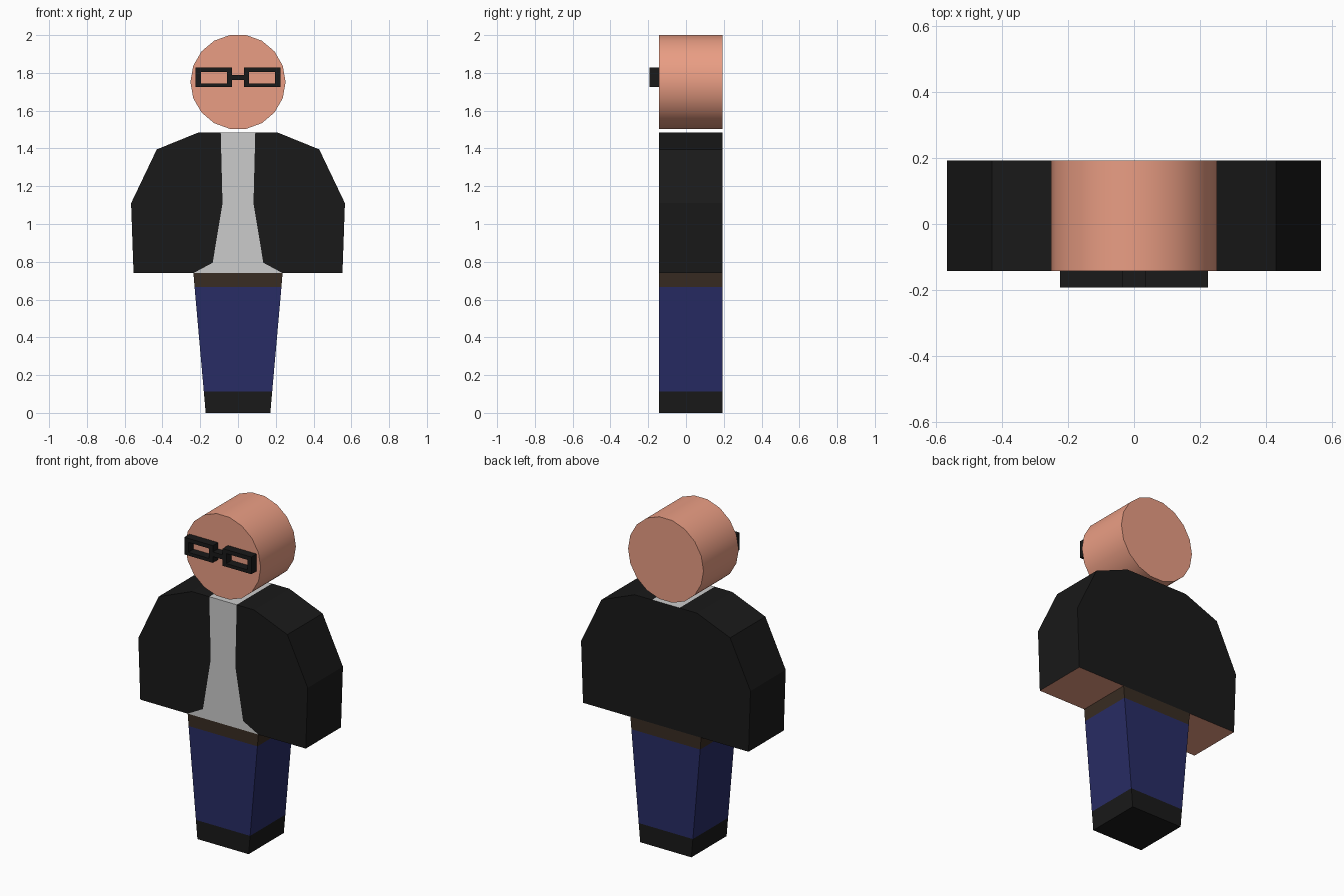
import bpy, bmesh, math

if "Cube" in bpy.data.objects:
    bpy.data.objects.remove(bpy.data.objects["Cube"])

FRONT, BACK, GLASS_FRONT = -0.143, 0.193, -0.193


def material(name, rgb):
    m = bpy.data.materials.new(name)
    m.diffuse_color = (*rgb, 1)
    m.use_nodes = True
    m.node_tree.nodes["Principled BSDF"].inputs["Base Color"].default_value = m.diffuse_color
    return m


SKIN = material("skin", (0.82, 0.34, 0.23))
BLACK = material("black", (0.01, 0.01, 0.01))
BLUE = material("blue", (0.021, 0.025, 0.13))
BROWN = material("brown", (0.04, 0.025, 0.016))


def finish(name, bm, mat, mirror=False):
    me = bpy.data.meshes.new(name)
    bm.to_mesh(me)
    bm.free()
    ob = bpy.data.objects.new(name, me)
    bpy.context.collection.objects.link(ob)
    if mat:
        me.materials.append(mat)
    if mirror:
        ob.modifiers.new("mirror", 'MIRROR')
    return ob


def prism(name, pts, mat, y0=FRONT, y1=BACK, skip=(), front=True, back=True, mirror=False):
    """Extrude a front-view (x, z) profile in depth; skip lists open sides."""
    bm = bmesh.new()
    a = [bm.verts.new((x, y0, z)) for x, z in pts]
    b = [bm.verts.new((x, y1, z)) for x, z in pts]
    if front:
        bm.faces.new(a)
    if back:
        bm.faces.new(b[::-1])
    n = len(pts)
    for i in range(n):
        if i not in skip:
            j = (i + 1) % n
            bm.faces.new((a[i], b[i], b[j], a[j]))
    for v in [v for v in bm.verts if not v.link_faces]:
        bm.verts.remove(v)
    return finish(name, bm, mat, mirror)


def rect(x0, x1, z0, z1):
    return [(x0, z0), (x1, z0), (x1, z1), (x0, z1)]


# head: 18-sided drum with smooth rim
R = 0.252
head = prism("head", [(R * math.cos(math.tau * i / 18), 1.752 + R * math.sin(math.tau * i / 18))
                      for i in range(18)], SKIN)
bpy.context.view_layer.objects.active = head
head.select_set(True)
bpy.ops.object.shade_smooth_by_angle(angle=math.radians(30))
head.select_set(False)

# jacket: mirrored front halves and sides, plus one full back panel
opening = [(0.0915, 1.485), (0.082, 1.11), (0.134, 0.795), (0.236, 0.74)]
outside = [(0.553, 0.74), (0.566, 1.11), (0.43, 1.395), (0.208, 1.485)]
prism("jacket", opening + outside, BLACK, skip=(0, 1, 2, 3), back=False, mirror=True)
prism("jacket_back", outside + [(-x, z) for x, z in outside[::-1]], BLACK,
      skip=range(8), front=False)

# shirt: visible front strip and collar top
shirt = [(-x, z) for x, z in opening] + opening[::-1]
prism("shirt", shirt, None, skip=range(7), back=False)

# hands: skin seen on the underside of the sleeves
prism("hands", rect(0.236, 0.553, 0.74, 0.75), SKIN, skip=(1, 2, 3),
      front=False, back=False, mirror=True)

# legs: tapering stack of shoes, trousers and belt
levels = [(0.171, 0), (0.181, 0.113), (0.23, 0.667), (0.236, 0.74)]
bands = [("shoes", BLACK, (2,)), ("trousers", BLUE, (0, 2)), ("belt", BROWN, (0, 2))]
for (name, mat, skip), (w0, z0), (w1, z1) in zip(bands, levels, levels[1:]):
    prism(name, [(-w0, z0), (w0, z0), (w1, z1), (-w1, z1)], mat, skip=skip)

# glasses: mirrored rectangular rims and a bridge
outer, inner = rect(0.033, 0.224, 1.724, 1.828), rect(0.057, 0.197, 1.744, 1.804)
bm = bmesh.new()
loops = [[bm.verts.new((x, y, z)) for x, z in p] for p, y in
         ((outer, GLASS_FRONT), (outer, FRONT), (inner, FRONT), (inner, GLASS_FRONT))]
for k in range(4):
    p, q = loops[k], loops[(k + 1) % 4]
    for i in range(4):
        j = (i + 1) % 4
        bm.faces.new((p[i], q[i], q[j], p[j]))
finish("glasses_rims", bm, BLACK, mirror=True)
prism("glasses_bridge", rect(-0.033, 0.033, 1.762, 1.79), BLACK, GLASS_FRONT, FRONT, skip=(1, 3))
